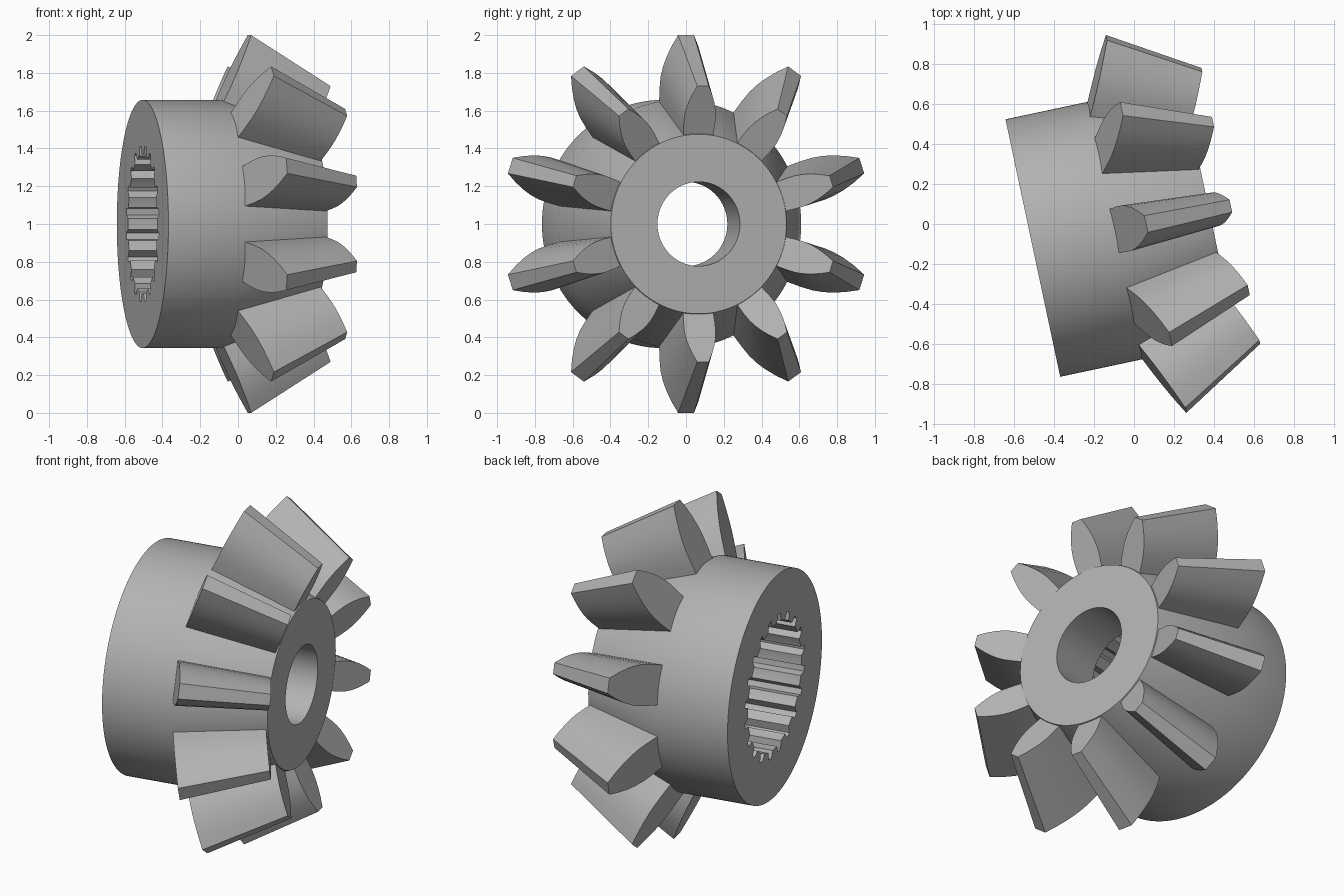
import bpy, bmesh, math
from mathutils import Matrix, Vector

cube = bpy.data.objects.get("Cube")
if cube:
    bpy.data.objects.remove(cube, do_unlink=True)

TEETH, SPLINES, SEGMENTS = 10, 20, 160
APEX = 2.18          # cone apex, measured along the axis from the back face
SMALL_END = 0.73     # tooth scale at the front, towards the apex
PLACE = Matrix.Translation((-0.505, -0.12, 1.0)) @ Matrix.Rotation(math.radians(12), 4, "Z")

steel = bpy.data.materials.new("grey steel")
steel.use_nodes = True
colour = (0.45, 0.45, 0.45, 1)
steel.diffuse_color = colour
steel.node_tree.nodes["Principled BSDF"].inputs["Base Color"].default_value = colour


def finish(bm, name):
    bmesh.ops.recalc_face_normals(bm, faces=bm.faces)
    mesh = bpy.data.meshes.new(name)
    bm.to_mesh(mesh)
    bm.free()
    mesh.materials.append(steel)
    obj = bpy.data.objects.new(name, mesh)
    bpy.context.collection.objects.link(obj)
    obj.matrix_world = PLACE
    bpy.ops.object.select_all(action="DESELECT")
    obj.select_set(True)
    bpy.context.view_layer.objects.active = obj
    bpy.ops.object.shade_smooth_by_angle(angle=math.radians(30))
    return obj


def bridge(bm, a, b):
    for i in range(len(a)):
        j = (i + 1) % len(a)
        bm.faces.new((a[i], a[j], b[j], b[i]))


# Hub: closed lathe profile of (axial position, radius), splined inside the back
def spline_radius(i):
    period = SEGMENTS // SPLINES
    return 0.37 if (i + period // 4) % period <= period // 2 else 0.415


profile = [(0, None), (0, 0.657), (0.42, 0.657), (0.90, 0.475),
           (0.90, 0.223), (0.58, 0.223), (0.58, None)]
bm = bmesh.new()
rings = []
for s, radius in profile:
    ring = []
    for i in range(SEGMENTS):
        a = math.tau * i / SEGMENTS
        r = spline_radius(i) if radius is None else radius
        ring.append(bm.verts.new((s, r * math.cos(a), r * math.sin(a))))
    rings.append(ring)
for k, ring in enumerate(rings):
    bridge(bm, ring, rings[(k + 1) % len(rings)])
finish(bm, "splined_hub")

# Tooth outline at the large end: (radius, half width) from root to tip
flank = [(0.60, 0.107), (0.66, 0.112), (0.72, 0.116), (0.78, 0.116), (0.83, 0.109),
         (0.88, 0.096), (0.94, 0.073), (1.0, 0.043)]
outline = [(r, w) for r, w in flank] + [(r, -w) for r, w in reversed(flank)]


def add_tooth(name, angle):
    bm = bmesh.new()
    spin = Matrix.Rotation(angle, 4, "X")
    ends = []
    for scale in (1, SMALL_END):
        loop = []
        for r, w in outline:
            s = 0.42 + 0.461 * (r - 0.657)      # slanted end face
            point = Vector((APEX - scale * (APEX - s), scale * w, scale * r))
            loop.append(bm.verts.new(spin @ point))
        bm.faces.new(loop)
        ends.append(loop)
    bridge(bm, *ends)
    finish(bm, name)


for n in range(TEETH):
    add_tooth(f"bevel_tooth_{n + 1}", math.tau * n / TEETH)
